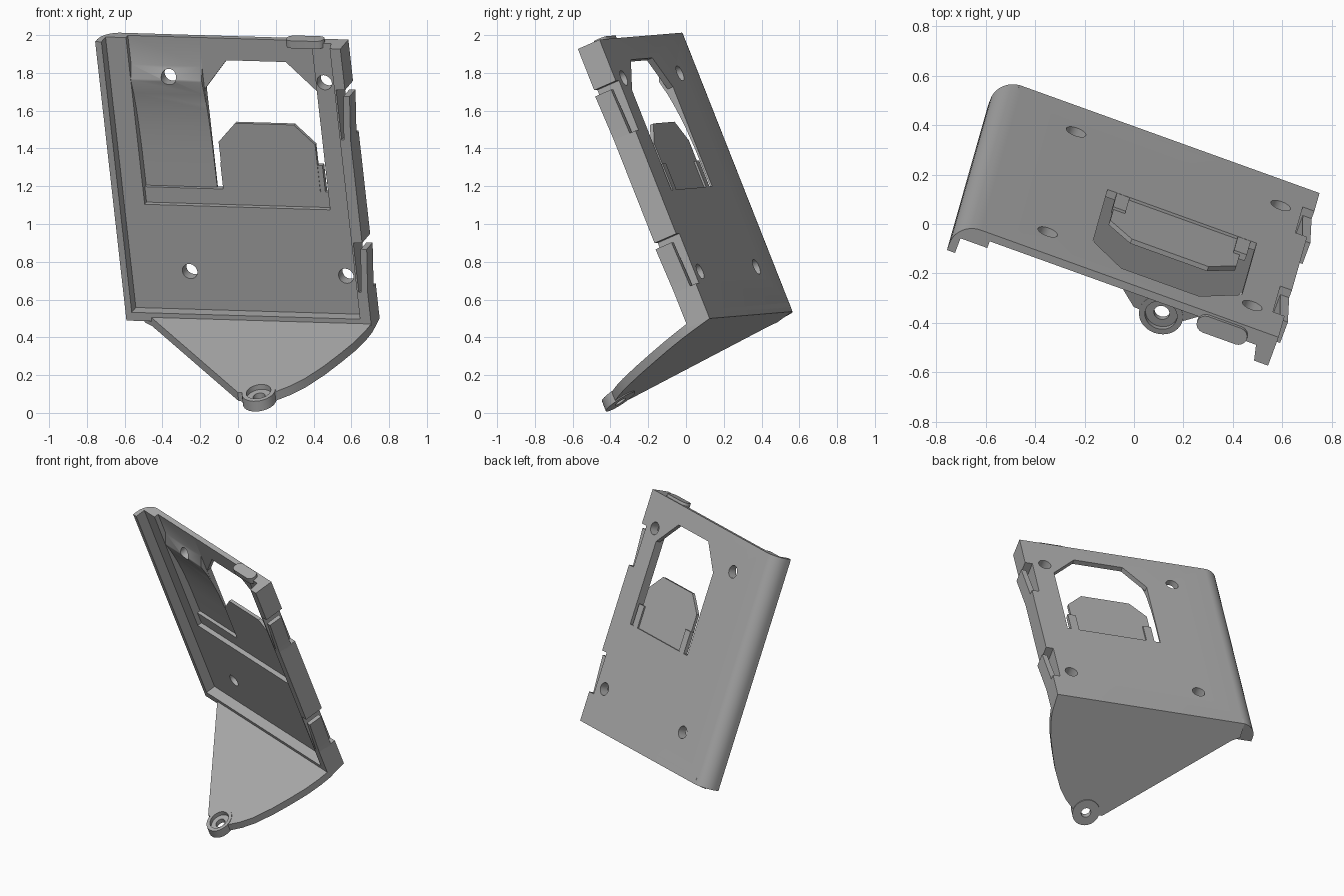
import bpy, bmesh, math
from mathutils import Matrix, Vector

if "Cube" in bpy.data.objects:
    bpy.data.objects.remove(bpy.data.objects["Cube"])

# One plain grey plastic
grey = bpy.data.materials.new("grey_plastic")
grey.use_nodes = True
grey.diffuse_color = (0.4, 0.4, 0.4, 1)
grey.node_tree.nodes["Principled BSDF"].inputs["Base Color"].default_value = (0.4, 0.4, 0.4, 1)

# Leaning frame of the tray: u across, v up the panel, n out of its open side
U = Vector((0.9405, -0.3386, -0.0282)).normalized()
V = Vector((-0.107, -0.364, 0.925))
V = (V - V.dot(U) * U).normalized()
N = U.cross(V)
FRAME = Matrix.Translation((0.75, 0.125, 0.5)) @ Matrix((U, V, N)).transposed().to_4x4()
H, RIM, FLOOR, LOW, LEFT = 1.596, 0.132, 0.064, 0.033, -1.38
SLOPE = 0.21  # the foot drops below the panel's square


def prism(name, pts, a, b, place):
    """Extrude a 2D outline from a to b; place(p, q, w) gives (u, v, n)."""
    bm = bmesh.new()
    ends = [[bm.verts.new(place(p, q, w)) for p, q in pts] for w in (a, b)]
    for ring in ends:
        bm.faces.new(ring)
    for i in range(len(pts)):
        j = (i + 1) % len(pts)
        bm.faces.new((ends[0][i], ends[0][j], ends[1][j], ends[1][i]))
    bmesh.ops.recalc_face_normals(bm, faces=bm.faces)
    mesh = bpy.data.meshes.new(name)
    bm.to_mesh(mesh)
    bm.free()
    ob = bpy.data.objects.new(name, mesh)
    bpy.context.collection.objects.link(ob)
    return ob


def along_n(p, q, w): return (p, q, w)
def along_v(p, q, w): return (p, w, q)
def along_u(p, q, w): return (w, p, q)
def on_foot(p, q, w): return (p, w - SLOPE * q, q)


def box(name, u, v, n):
    pts = [(u[0], v[0]), (u[1], v[0]), (u[1], v[1]), (u[0], v[1])]
    return prism(name, pts, n[0], n[1], along_n)


def arc(cu, cv, r, start=0.0, end=360.0, steps=32, closed=True):
    count = steps if closed else steps + 1
    angles = [math.radians(start + (end - start) * i / steps) for i in range(count)]
    return [(cu + r * math.cos(t), cv + r * math.sin(t)) for t in angles]


def combine(ob, others, operation):
    """Apply booleans and remove the helper solids."""
    for other in others:
        mod = ob.modifiers.new("join", 'BOOLEAN')
        mod.operation, mod.solver, mod.object = operation, 'EXACT', other
    bpy.context.view_layer.update()
    mesh = bpy.data.meshes.new_from_object(ob.evaluated_get(bpy.context.evaluated_depsgraph_get()))
    ob.modifiers.clear()
    ob.data = mesh
    for other in others:
        bpy.data.objects.remove(other)


parts = []

# Tray: channel section with one rounded back edge
section = arc(LEFT + 0.1, 0.1, 0.1, 180, 270, 10, False)
section += [(0, 0), (0, RIM), (-0.06, RIM), (-0.075, FLOOR),
            (LEFT + 0.035, FLOOR), (LEFT + 0.035, RIM), (LEFT, RIM)]
tray = prism("tray", section, 0, H, along_v)

# Lower rim, rounded with the tray's edge
rim_section = arc(LEFT + 0.1, 0.1, 0.1, 180, 270, 10, False) + [(0, 0), (0, RIM), (LEFT, RIM)]
combine(tray, [prism("rim", rim_section, 0, 0.048, along_v)], 'UNION')

# Recess, ridged pocket, window and screw holes
WL, WR, WB = -0.83, -0.19, 0.73
window = [(WL, WB), (WR, WB), (WR, 1.3), (-0.355, 1.47), (-0.69, 1.47), (WL, 1.3)]
pocket = [(WB, 0.2), (WB, 0.011), (0.95, 0.013), (1.08, 0.019), (1.18, 0.029),
          (1.27, 0.043), (1.35, 0.062), (1.36, 0.062), (1.43, LOW), (1.7, LOW), (1.7, 0.2)]
cutters = [
    box("low_recess", (-1.23, -0.186), (0.642, WB + 0.001), (LOW, 0.2)),
    box("high_recess", (WL - 0.001, -0.186), (WB, 1.7), (LOW, 0.2)),
    prism("pocket", pocket, -1.23, WL, along_u),
    prism("window", window, -0.1, 0.2, along_n),
]
for hu in (-1.017, -0.138):
    for hv in (0.265, 1.372):
        cutters.append(prism("hole", arc(hu, hv, 0.042), -0.1, 0.2, along_n))

# Openings for the side clips
CLIPS = (0.2, 1.075)
for cv in CLIPS:
    cutters.append(box("slot", (-0.05, 0.1), (cv, cv + 0.285), (-0.1, 0.2)))
combine(tray, cutters, 'DIFFERENCE')
parts.append(tray)

# Spring clips: tongues that flare out toward their free end
for name, cv in zip(("lower_side_clip", "upper_side_clip"), CLIPS):
    tongue = [(-0.04, cv - 0.02), (0, cv - 0.02), (0, cv), (0.022, cv + 0.25), (-0.012, cv + 0.25)]
    parts.append(prism(name, tongue, 0.035, RIM, along_n))

# Tongue in the window with its two back ribs
tab = [(-0.785, WB - 0.03), (-0.785, 1.0), (-0.68, 1.11), (-0.35, 1.11), (-0.242, 1.0), (-0.242, WB - 0.03)]
parts.append(prism("window_tab", tab, 0.012, LOW, along_n))
for name, ru in (("right_tab_rib", -0.79), ("left_tab_rib", -0.27)):
    parts.append(box(name, (ru, ru + 0.055), (WB - 0.02, 0.88), (0.001, 0.03)))

# Rounded catch on the top edge
catch = arc(-0.155, 0.048, 0.037, -90, 90, 8, False) + arc(-0.295, 0.048, 0.037, 90, 270, 8, False)
parts.append(prism("top_catch", catch, 1.572, 1.615, along_v))

# Triangular foot with a curved side and a screw eye
EYE = (-0.425, 0.782)
THICK = 0.05
outline = [(0, 0), (0, 0.13), (-0.012, 0.2), (-0.04, 0.3), (-0.085, 0.41), (-0.14, 0.53),
           (-0.21, 0.65), (-0.27, 0.72), (-0.34, 0.78), (-0.425, 0.8), (-0.54, 0.79),
           (-1.24, 0.13), (-1.29, 0.1), (-1.29, 0)]
foot = prism("foot", outline, 0, THICK, on_foot)
combine(foot, [prism("eye", arc(*EYE, 0.09), -0.006, THICK + 0.003, on_foot)], 'UNION')
combine(foot, [prism("eye_hole", arc(*EYE, 0.032), -0.1, 0.2, on_foot),
               prism("eye_sink", arc(*EYE, 0.066), 0.025, 0.2, on_foot)], 'DIFFERENCE')
parts.append(foot)

# Lean every part into place, colour and shade
bpy.ops.object.select_all(action='DESELECT')
for ob in parts:
    ob.data.transform(FRAME)
    ob.data.materials.clear()
    ob.data.materials.append(grey)
    ob.select_set(True)
bpy.context.view_layer.objects.active = tray
bpy.ops.object.shade_smooth_by_angle(angle=math.radians(28))
